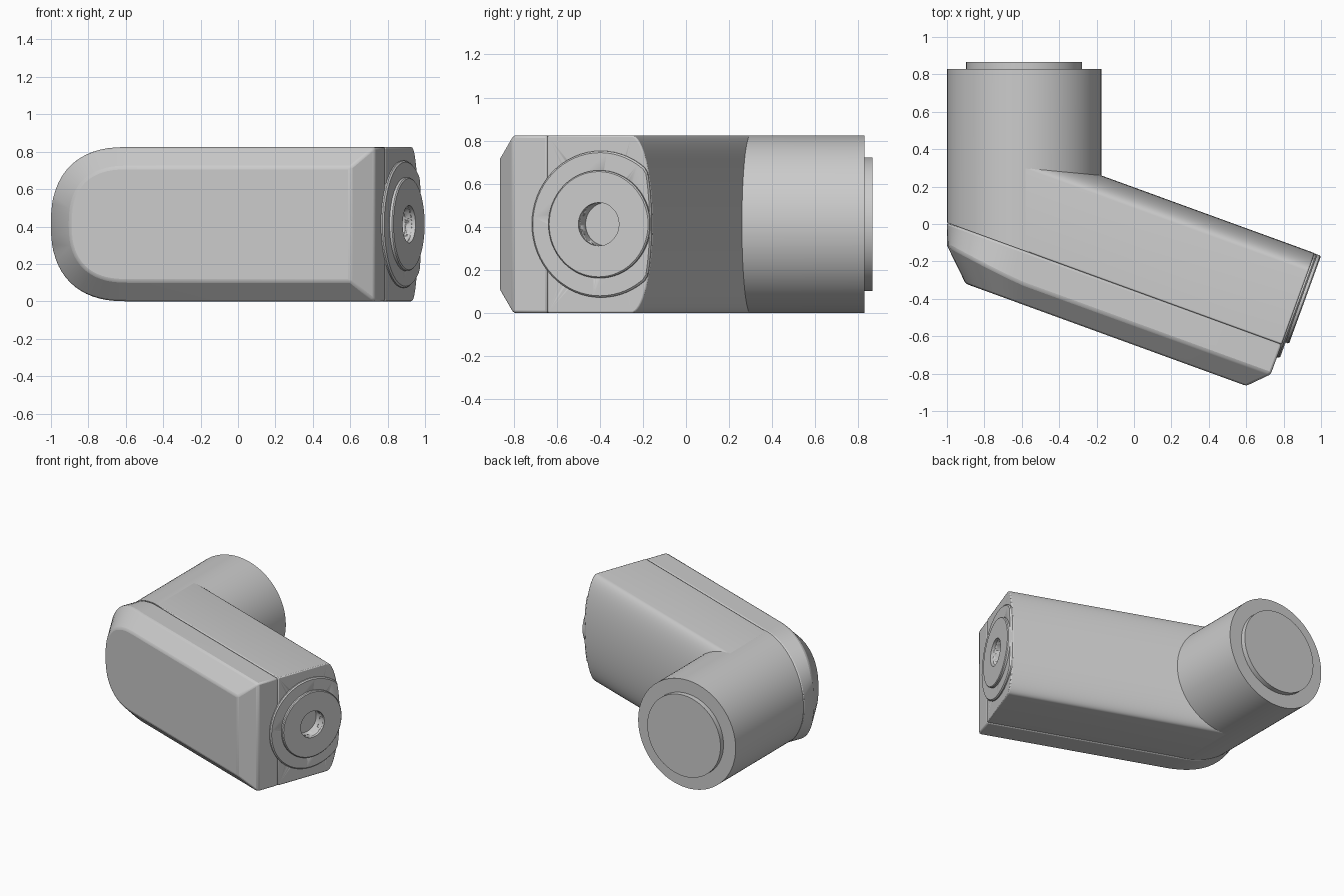
import bpy, bmesh
from math import sin, cos, pi, radians, copysign, sqrt

if "Cube" in bpy.data.objects:
    bpy.data.objects.remove(bpy.data.objects["Cube"])

TILT = radians(-20)        # arm direction, turned about z
R = 0.4125                 # pipe radius and half height
CX = -0.5875               # pipe centre
END = 0.962                # arm end, measured along the arm
SEAM = -0.335              # depth of the seam between shell and arm
HUB = -0.068               # hub centre across the arm
C, S = cos(TILT), -sin(TILT)


def along(x, v):
    """Distance along the arm of the point with world x and arm depth v."""
    return (x - S * v) / C


def loft(name, rings, tilt=TILT, bevel=0.0, caps=True, segments=2):
    bm = bmesh.new()
    loops = [[bm.verts.new(p) for p in ring] for ring in rings]
    n = len(loops[0])
    for a, b in zip(loops, loops[1:]):
        for i in range(n):
            j = (i + 1) % n
            bm.faces.new((a[i], a[j], b[j], b[i]))
    if caps:
        bm.faces.new(loops[0][::-1])
        bm.faces.new(loops[-1])
    bmesh.ops.recalc_face_normals(bm, faces=bm.faces)
    mesh = bpy.data.meshes.new(name)
    bm.to_mesh(mesh)
    bm.free()
    ob = bpy.data.objects.new(name, mesh)
    bpy.context.collection.objects.link(ob)
    ob.rotation_euler.z = tilt
    bpy.ops.object.select_all(action='DESELECT')
    ob.select_set(True)
    bpy.context.view_layer.objects.active = ob
    bpy.ops.object.shade_smooth_by_angle(angle=radians(30))
    if bevel:
        mod = ob.modifiers.new("edge_rounding", 'BEVEL')
        mod.width = bevel
        mod.segments = segments
        mod.limit_method = 'ANGLE'
        mod.angle_limit = radians(32)
    return ob


def circle(r, n=64):
    return [(r * cos(2 * pi * i / n), r * sin(2 * pi * i / n)) for i in range(n)]


def power(value, p):
    return copysign(abs(value) ** (2 / p), value)


# Pipe: cut at the slanted seam in front, flat at the back
loft("pipe", [
    [(CX + x, (SEAM - S * (CX + x)) / C, R + z) for x, z in circle(R, 96)],
    [(CX + x, 0.828, R + z) for x, z in circle(R, 96)]], tilt=0)
loft("pipe_end_boss", [
    [(CX + x, y, R + z) for x, z in circle(0.31)] for y in (0.8, 0.865)], tilt=0)


# Front shell: chamfered face, rounded left end following the pipe
def shell_ring(v, right, rx, rz, p, lift=0.0, n=32):
    ring = [(right, v, R - rz), (right, v, R + rz)]
    for i in range(n + 1):
        t = pi / 2 + pi * i / n
        depth = v + lift * abs(cos(t))
        x = CX + rx * power(cos(t), p)
        ring.append((along(x, depth), depth, R + rz * power(sin(t), p)))
    return ring


loft("front_shell", [
    shell_ring(-0.608, 0.86, 0.3125, 0.305, 2.5),
    shell_ring(-0.505, END, R, R, 2.5, lift=0.055),
    shell_ring(SEAM, END, R, R, 2)], bevel=0.012)


# Arm: flat top and bottom, bulging back
def back_depth(z):
    return 0.08 + 0.104 * sqrt(max(0, 1 - ((z - R) / R) ** 2))


section = [(SEAM, 0)]
for i in range(33):
    z = R - R * cos(pi * i / 32)
    section.append((back_depth(z), z))
section.append((SEAM, 2 * R))
arm = loft("arm", [
    [(along(CX, v), v, z) for v, z in section],
    [(END, v, z) for v, z in section]], bevel=0.007)


# Hub on the arm end: washer trimmed to the arm's back, boss and blind hole
def hub_ring(u, r, trim=0.0):
    ring = []
    for a, b in circle(r):
        v, z = HUB + a, R + b
        if trim:
            v = min(v, back_depth(z) - trim)
        ring.append((u, v, z))
    return ring


washer = loft("hub_washer", [
    hub_ring(0.94, 0.34, 0.003), hub_ring(0.97, 0.34, 0.003),
    hub_ring(0.978, 0.332, 0.008)])
loft("hub_boss", [
    hub_ring(0.95, 0.25), hub_ring(0.992, 0.25), hub_ring(0.998, 0.244),
    hub_ring(0.998, 0.1), hub_ring(0.9, 0.1)], caps=False)
cutter = loft("hole_cutter", [hub_ring(0.9, 0.1), hub_ring(0.99, 0.1)])
cutter.hide_render = True
cutter.display_type = 'WIRE'
cutter.hide_set(True)
for ob in (arm, washer):
    mod = ob.modifiers.new("hole", 'BOOLEAN')
    mod.operation = 'DIFFERENCE'
    mod.solver = 'EXACT'
    mod.object = cutter
